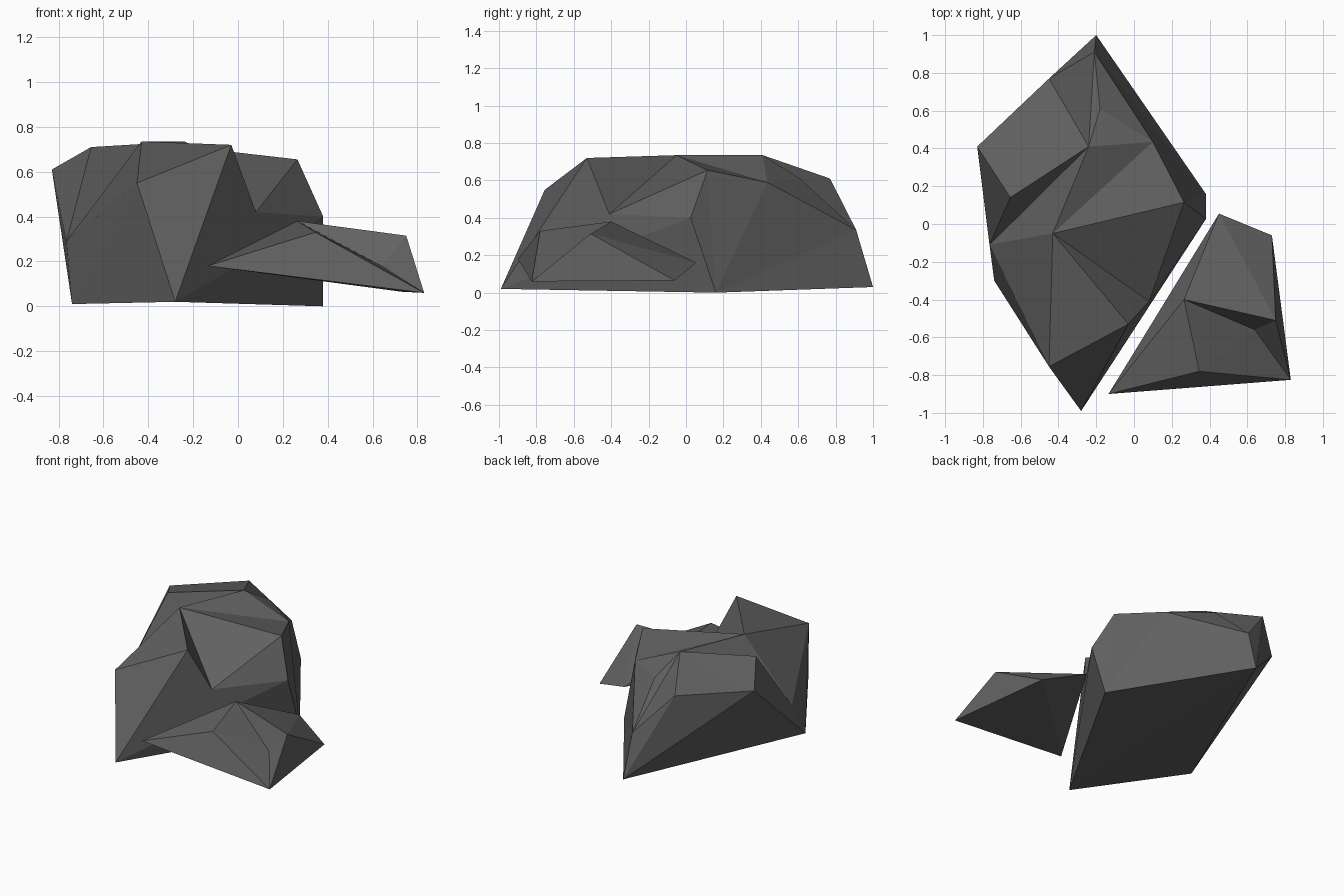
import bpy
import bmesh

if "Cube" in bpy.data.objects:
    bpy.data.objects.remove(bpy.data.objects["Cube"])

# One dark stone colour for both rocks
stone = bpy.data.materials.new("dark_stone")
stone.diffuse_color = (0.12, 0.12, 0.12, 1.0)
stone.use_nodes = True
stone.node_tree.nodes["Principled BSDF"].inputs["Base Color"].default_value = stone.diffuse_color


def make_rock(name, corners, facets):
    """Build a closed flat-faced rock from lettered corners and facet words."""
    bm = bmesh.new()
    v = {key: bm.verts.new(co) for key, co in corners.items()}
    for word in facets.split():
        bm.faces.new([v[key] for key in word])
    bmesh.ops.recalc_face_normals(bm, faces=bm.faces)
    mesh = bpy.data.meshes.new(name)
    bm.to_mesh(mesh)
    bm.free()
    mesh.materials.append(stone)
    obj = bpy.data.objects.new(name, mesh)
    bpy.context.collection.objects.link(obj)
    return obj


# Large boulder: footprint A Q M J, the rest are chiselled corners
make_rock("large_boulder", {
    "A": (-0.20, 1.00, 0.03), "Q": (0.38, 0.16, 0.00),
    "M": (-0.28, -0.99, 0.02), "J": (-0.74, -0.30, 0.01),
    "B": (-0.21, 0.91, 0.335), "C": (-0.45, 0.77, 0.61),
    "D": (-0.83, 0.41, 0.61), "E": (-0.24, 0.41, 0.735),
    "F": (-0.18, 0.61, 0.61), "G": (0.10, 0.435, 0.59),
    "H": (-0.655, 0.14, 0.71), "I": (-0.765, -0.11, 0.29),
    "K": (-0.43, -0.05, 0.735), "L": (-0.45, -0.755, 0.55),
    "N": (-0.03, -0.53, 0.72), "O": (0.08, -0.41, 0.42),
    "P": (0.265, 0.115, 0.655), "R": (0.38, 0.025, 0.40),
}, "ECD EDH DHI HEI EIK DIJ DJA DAC CAB CBE EBF FBG EFG EGK KGP KPO KON KNL "
   "KLI ILJ LJM LNM NOM OPR ORM RQM PRQ PQG GQB BQA AQM AMJ")

# Small slab beside it: underside a b c d, notched ridge on top
make_rock("small_slab", {
    "a": (-0.135, -0.90, 0.18), "b": (0.45, 0.055, 0.16),
    "c": (0.73, -0.06, 0.065), "d": (0.83, -0.825, 0.06),
    "e": (0.75, -0.51, 0.315), "f": (0.265, -0.40, 0.38),
    "g": (0.345, -0.78, 0.33), "h": (0.64, -0.56, 0.18),
}, "afg agd fgh ghd fhe hed edc ecb feb afb abc acd")
